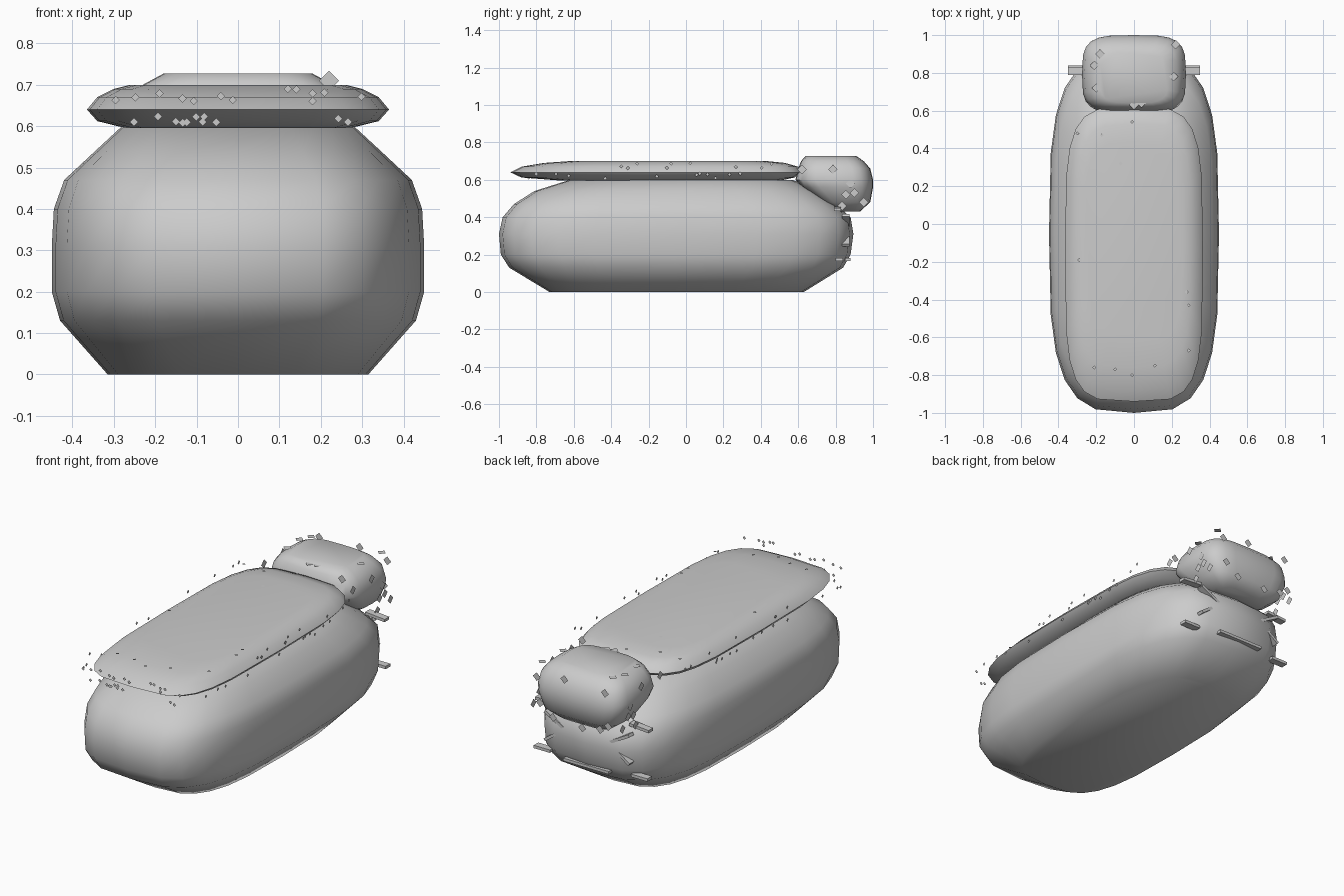
import bpy, bmesh, math, random
from mathutils import Vector

if "Cube" in bpy.data.objects:
    bpy.data.objects.remove(bpy.data.objects["Cube"])

random.seed(4)


def finish(name, bm, smooth=False):
    bmesh.ops.recalc_face_normals(bm, faces=bm.faces)
    mesh = bpy.data.meshes.new(name)
    bm.to_mesh(mesh)
    bm.free()
    ob = bpy.data.objects.new(name, mesh)
    bpy.context.collection.objects.link(ob)
    if smooth:
        for p in mesh.polygons:
            p.use_smooth = True
        mesh.set_sharp_from_angle(angle=math.radians(50))
    return ob


def loft(name, rings, power, seg=24):
    """Stack of rounded-rectangle rings: (z, half width, y min, y max)."""
    bm = bmesh.new()
    loops = []
    for z, hx, y0, y1 in rings:
        loop = []
        for i in range(seg):
            a = 2 * math.pi * i / seg
            c, s = math.cos(a), math.sin(a)
            x = math.copysign(abs(c) ** (2 / power), c) * hx
            y = math.copysign(abs(s) ** (2 / power), s) * (y1 - y0) / 2
            loop.append(bm.verts.new((x, (y0 + y1) / 2 + y, z)))
        loops.append(loop)
    for a, b in zip(loops, loops[1:]):
        for i in range(seg):
            j = (i + 1) % seg
            bm.faces.new((a[i], a[j], b[j], b[i]))
    bm.faces.new(loops[0][::-1])
    bm.faces.new(loops[-1])
    return finish(name, bm, True)


def diamond(bm, centre, axis, r):
    """Flat diamond whose normal is a world axis."""
    u, v = [Vector([float(k == i) for k in range(3)]) for i in range(3) if i != axis]
    c = Vector(centre)
    bm.faces.new([bm.verts.new(c + d * r) for d in (u, v, -u, -v)])


def bar(bm, p, q, y, width=0.016, depth=0.04):
    """Thin bar in the xz plane from p to q."""
    p, q = Vector((p[0], y, p[1])), Vector((q[0], y, q[1]))
    d = (q - p).normalized()
    n = Vector((-d.z, 0, d.x)) * width / 2
    k = Vector((0, depth / 2, 0))
    a = [bm.verts.new(v) for v in (p - n - k, q - n - k, q + n - k, p + n - k)]
    b = [bm.verts.new(v) for v in (p - n + k, q - n + k, q + n + k, p + n + k)]
    bm.faces.new(a)
    bm.faces.new(b)
    for i in range(4):
        j = (i + 1) % 4
        bm.faces.new((a[i], a[j], b[j], b[i]))


# Main rounded body
loft("body", [(0, .315, -.73, .63), (.13, .43, -.945, .84), (.2, .45, -.99, .88),
              (.31, .45, -1.0, .895), (.4, .445, -.98, .88), (.47, .42, -.92, .80),
              (.54, .345, -.81, .70), (.6, .28, -.62, .57)], 3.4)

# Thin slab lying on top
loft("top_slab", [(.595, .27, -.66, .50), (.612, .34, -.88, .58), (.64, .365, -.94, .62),
                  (.67, .34, -.88, .60), (.69, .30, -.76, .53), (.70, .26, -.62, .43)], 4.2)

# Rounded end cap at the back
loft("end_cap", [(.43, .16, .81, .93), (.48, .23, .72, .985), (.56, .27, .62, 1.0),
                 (.6, .275, .585, 1.0), (.66, .262, .60, .985), (.70, .23, .615, .95),
                 (.727, .18, .64, .91)], 3.8)

# Small flecks floating around the slab
bm = bmesh.new()
for i in range(24):
    z = random.choice((random.uniform(.605, .635), random.uniform(.66, .69)))
    diamond(bm, (random.uniform(-.3, .3), -.94, z), 1, .01)
for side in (-1, 1):
    for i in range(20):
        z = random.choice((random.uniform(.605, .635), random.uniform(.66, .69)))
        diamond(bm, (side * .363, random.uniform(-.86, .58), z), 0, .01)
for x, y in [(-.21, -.76), (-.1, -.77), (-.01, -.8), (.11, -.75), (.29, -.67), (.29, -.43),
             (.28, -.36), (-.29, -.19), (-.3, .48), (-.17, .47), (-.01, .54), (-.07, .32)]:
    diamond(bm, (x, y, .701), 2, .01)
finish("slab_flecks", bm)

# Larger flecks around the end cap
bm = bmesh.new()
for side in (-1, 1):
    for y, z in [(.62, .655), (.785, .655), (.835, .46), (.855, .52), (.88, .58),
                 (.9, .53), (.95, .48)]:
        diamond(bm, (side * .274, y, z), 0, .025)
for x, y in [(-.21, .84), (-.18, .9), (-.2, .72), (0, .63), (.04, .64), (.21, .78), (.22, .95)]:
    diamond(bm, (x, y, .726), 2, .024)
for x, z in [(-.22, .50), (-.17, .47), (-.06, .45), (.05, .69), (.12, .46), (.2, .52),
             (.22, .66), (-.2, .68)]:
    diamond(bm, (x, .999, z), 1, .024)
diamond(bm, (.22, .60, .71), 1, .024)
finish("cap_flecks", bm)

# Squinting eyes, brows, cheeks and mouth on the back end
for name, points, y in [("eye", [(.26, .41), (.135, .34), (.26, .25)], .855),
                        ("brow", [(.23, .45), (.35, .44)], .81),
                        ("cheek", [(.25, .175), (.35, .175)], .82)]:
    for side, label in ((-1, "left"), (1, "right")):
        bm = bmesh.new()
        for p, q in zip(points, points[1:]):
            bar(bm, (side * p[0], p[1]), (side * q[0], q[1]), y)
        finish(label + "_" + name, bm)
bm = bmesh.new()
bar(bm, (-.14, .175), (.14, .175), .86)
finish("mouth", bm)
